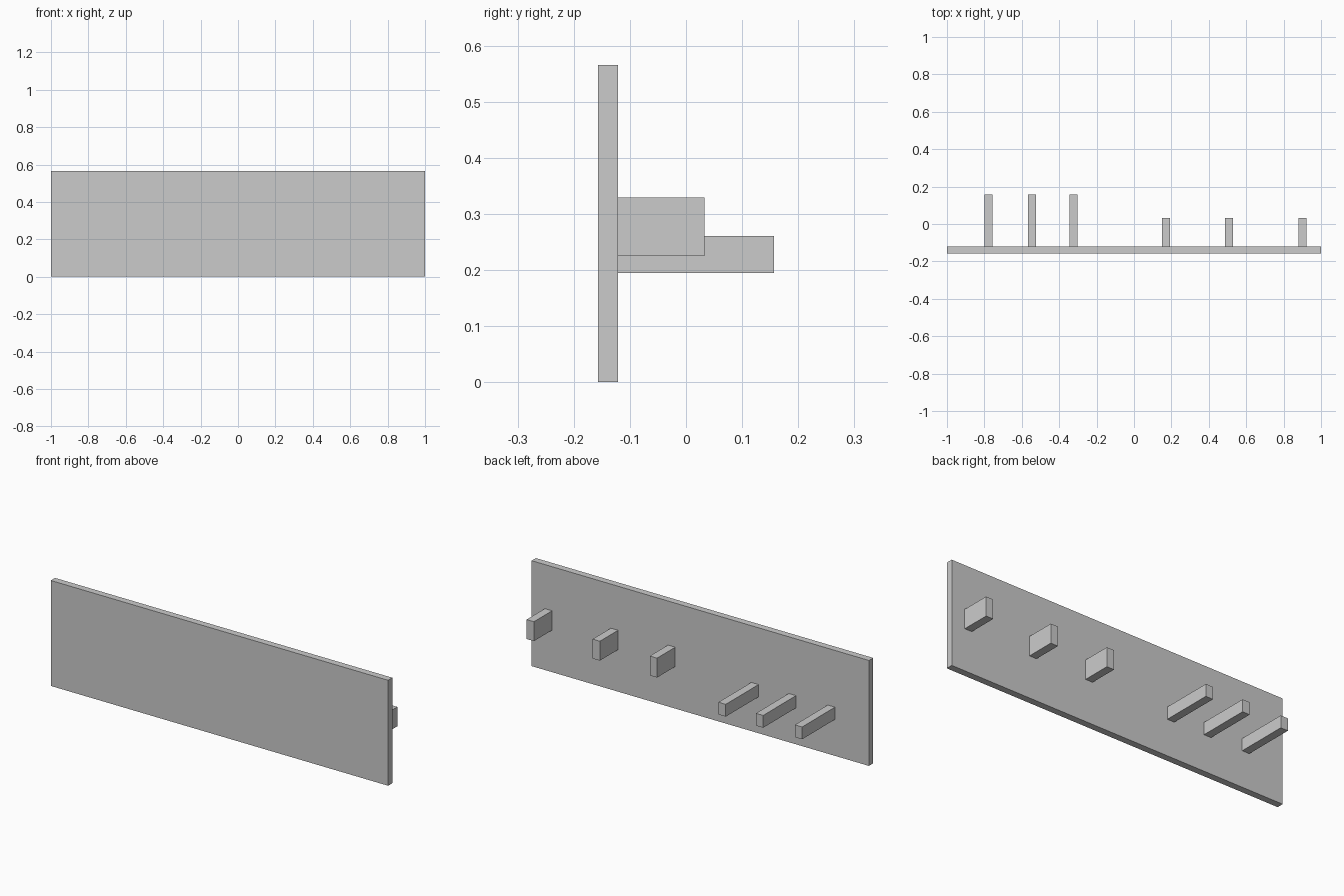
import bpy

if "Cube" in bpy.data.objects:
    bpy.data.objects.remove(bpy.data.objects["Cube"])


def box(name, x, y, z):
    """Box spanning the given (min, max) ranges on each axis."""
    spans = (x, y, z)
    bpy.ops.mesh.primitive_cube_add(size=1, location=[(a + b) / 2 for a, b in spans])
    obj = bpy.context.object
    obj.name = name
    obj.scale = [b - a for a, b in spans]
    bpy.ops.object.transform_apply(location=False, rotation=False, scale=True)
    return obj


BACK = -0.121     # rear face of the panel, where the pegs attach
HALF = 0.0215     # half width of a peg

# Upright panel
box("panel", (-1, 1), (-0.157, BACK), (0, 0.565))

# Long, low pegs on the left
for i, x in enumerate((-0.777, -0.546, -0.324)):
    box(f"long_peg_{i + 1}", (x - HALF, x + HALF), (BACK, 0.157), (0.195, 0.261))

# Short, tall pegs on the right
for i, x in enumerate((0.170, 0.509, 0.900)):
    box(f"short_peg_{i + 1}", (x - HALF, x + HALF), (BACK, 0.033), (0.225, 0.329))
